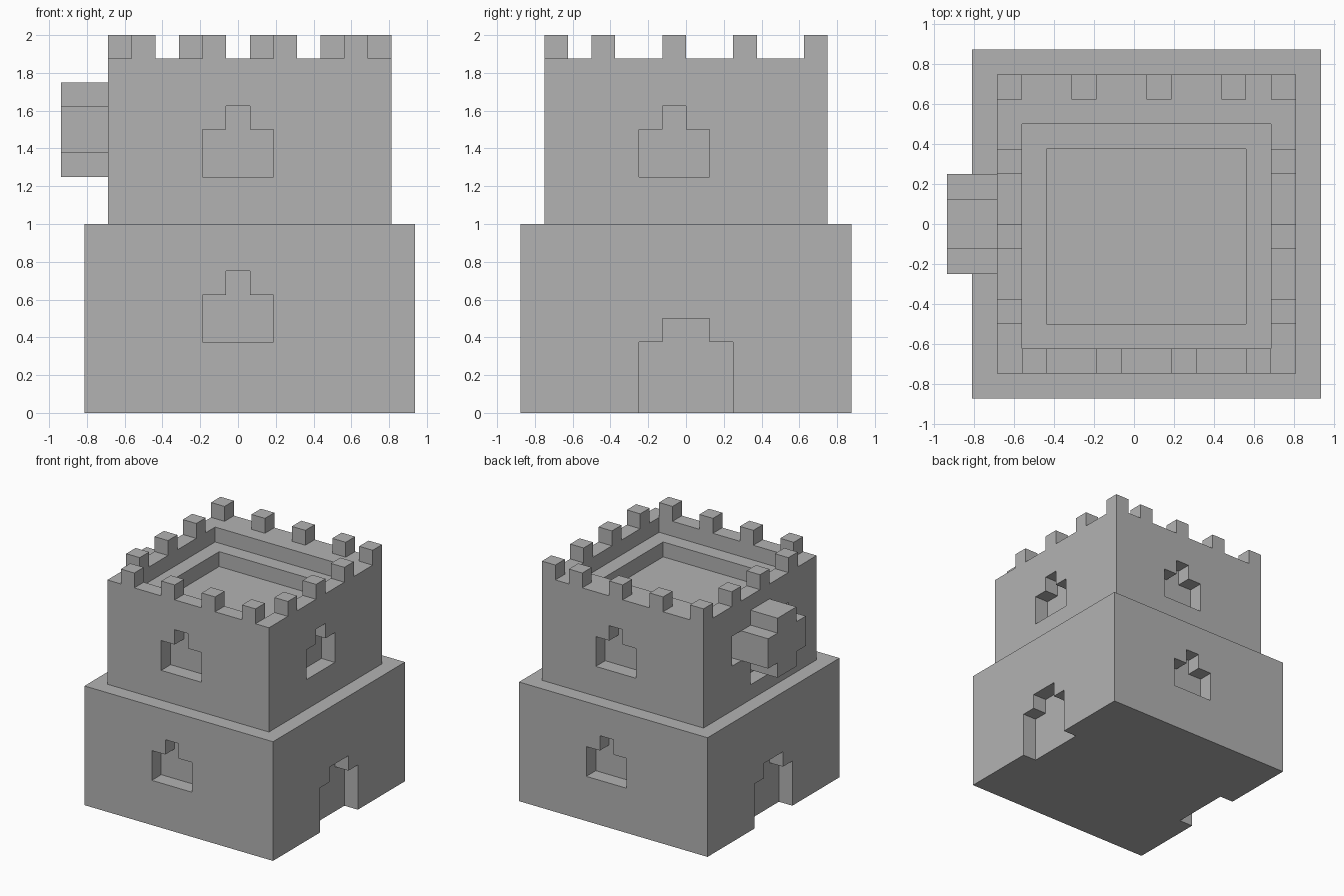
import bpy
import bmesh
from mathutils import Vector

if "Cube" in bpy.data.objects:
    bpy.data.objects.remove(bpy.data.objects["Cube"], do_unlink=True)

U = 0.125                              # one building block
SHIFT = Vector((-U / 2, 0, 0))

stone = bpy.data.materials.new("grey stone")
stone.use_nodes = True
colour = (0.45, 0.45, 0.45, 1)
stone.diffuse_color = colour
stone.node_tree.nodes["Principled BSDF"].inputs["Base Color"].default_value = colour


def prism(name, outline, axis, start, end):
    """Extrude an outline, given in blocks, along the x, y or z axis."""
    place = {"x": lambda a, b, d: (d, a, b),
             "y": lambda a, b, d: (a, d, b),
             "z": lambda a, b, d: (a, b, d)}[axis]
    bm = bmesh.new()
    face = bm.faces.new([bm.verts.new(Vector(place(a, b, start)) * U + SHIFT)
                         for a, b in outline])
    grown = bmesh.ops.extrude_face_region(bm, geom=[face])["geom"]
    bmesh.ops.translate(bm, vec=Vector(place(0, 0, end - start)) * U,
                        verts=[g for g in grown if isinstance(g, bmesh.types.BMVert)])
    bmesh.ops.recalc_face_normals(bm, faces=bm.faces)
    mesh = bpy.data.meshes.new(name)
    bm.to_mesh(mesh)
    bm.free()
    mesh.materials.append(stone)
    obj = bpy.data.objects.new(name, mesh)
    bpy.context.collection.objects.link(obj)
    return obj


def box(name, x0, x1, y0, y1, z0, z1):
    return prism(name, [(x0, y0), (x1, y0), (x1, y1), (x0, y1)], "z", z0, z1)


def stepped(left, right, z0, z1, z2):
    """Opening outline with a peak one block in from each side."""
    a, b = left + 1, right - 1
    return [(left, z0), (right, z0), (right, z1), (b, z1),
            (b, z2), (a, z2), (a, z1), (left, z1)]


def cut(body, cutter):
    mod = body.modifiers.new(cutter.name, "BOOLEAN")
    mod.operation = "DIFFERENCE"
    mod.solver = "EXACT"
    mod.object = cutter
    bpy.context.view_layer.objects.active = body
    bpy.ops.object.modifier_apply(modifier=mod.name)
    bpy.data.objects.remove(cutter, do_unlink=True)


# Lower storey: windows front and back, doorways on both sides
lower = box("lower_storey", -6, 8, -7, 7, 0, 8)
cut(lower, prism("front_window", stepped(-1, 2, 3, 5, 6), "y", -8, -6))
cut(lower, prism("back_window", stepped(0, 3, 3, 5, 6), "y", 6, 8))
cut(lower, prism("left_door", stepped(-2, 2, -1, 3, 4), "x", 7, 9))
cut(lower, prism("right_door", stepped(-2, 2, -1, 3, 4), "x", -7, -5))

# Upper storey: stepped roof hollow and windows
upper = box("upper_storey", -5, 7, -6, 6, 8, 15)
cut(upper, box("roof_hollow", -4, 6, -5, 4, 14, 17))
cut(upper, box("roof_floor", -3, 5, -4, 3, 13, 17))
cut(upper, prism("front_window", stepped(-1, 2, 10, 12, 13), "y", -7, -5))
cut(upper, prism("back_window", stepped(0, 3, 10, 12, 13), "y", 5, 7))
cut(upper, prism("left_window", stepped(-2, 1, 10, 12, 13), "x", 6, 8))

# Recess around the oriel: wide slot with a narrow drop below it
recess = [(-3, 13), (3, 13), (3, 11), (1, 11), (1, 9), (-1, 9), (-1, 11), (-3, 11)]
cut(upper, prism("oriel_recess", recess, "x", -6, -4))

# Cross-shaped oriel
cross = [(-1, 10), (1, 10), (1, 11), (2, 11), (2, 13), (1, 13),
         (1, 14), (-1, 14), (-1, 13), (-2, 13), (-2, 11), (-1, 11)]
prism("oriel", cross, "x", -7, -4)

# Battlements
spots = [(x, 5) for x in (-5, -2, 1, 4, 6)]
spots += [(x, -6) for x in (-4, -1, 2, 5)]
spots += [(x, y) for x in (-5, 6) for y in (-4, -1, 2)]
for x, y in spots:
    box("merlon", x, x + 1, y, y + 1, 15, 16)
